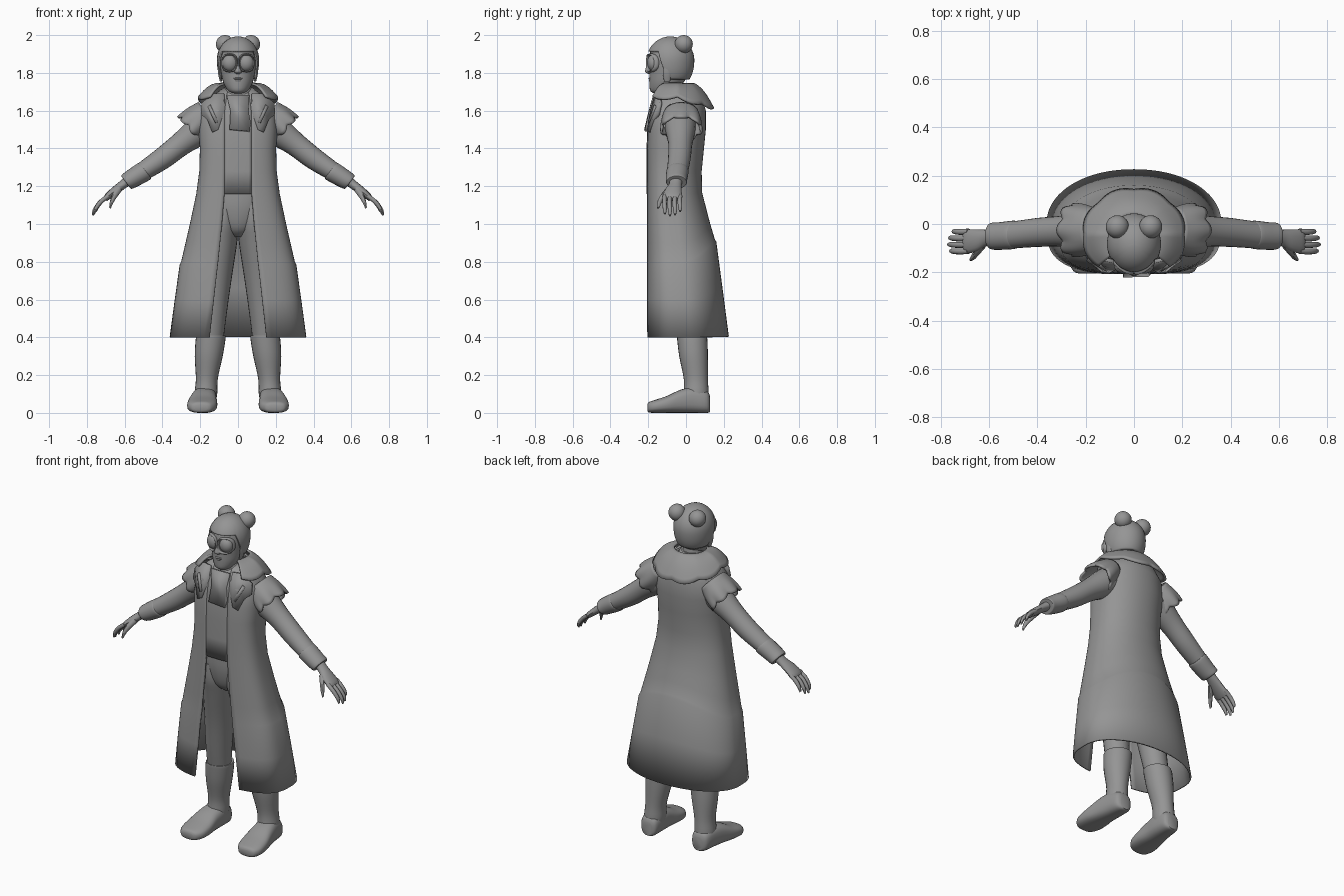
import bpy, bmesh, math
from mathutils import Vector

cube = bpy.data.objects.get("Cube")
if cube:
    bpy.data.objects.remove(cube)

grey = bpy.data.materials.new("plain grey")
grey.use_nodes = True
colour = (0.3, 0.3, 0.3, 1)
grey.diffuse_color = colour
grey.node_tree.nodes["Principled BSDF"].inputs["Base Color"].default_value = colour
X, Y, Z = Vector((1, 0, 0)), Vector((0, 1, 0)), Vector((0, 0, 1))


def power(value, p):
    return math.copysign(abs(value) ** p, value)


def finish(name, bm, mirror=False, thick=0):
    bmesh.ops.recalc_face_normals(bm, faces=bm.faces)
    mesh = bpy.data.meshes.new(name)
    bm.to_mesh(mesh)
    bm.free()
    mesh.materials.append(grey)
    ob = bpy.data.objects.new(name, mesh)
    bpy.context.collection.objects.link(ob)
    bpy.ops.object.select_all(action='DESELECT')
    ob.select_set(True)
    bpy.context.view_layer.objects.active = ob
    bpy.ops.object.shade_smooth_by_angle(angle=math.radians(40))
    if thick:
        mod = ob.modifiers.new("thickness", 'SOLIDIFY')
        mod.thickness, mod.offset = thick, 0
    if mirror:
        ob.modifiers.new("mirror", 'MIRROR')
    return ob


def smooth_rings(rings, steps=4):
    """Catmull-Rom interpolation between section rows."""
    out, last = [], len(rings) - 1
    for i in range(last):
        rows = [rings[max(0, min(last, i + k))] for k in (-1, 0, 1, 2)]
        for s in range(steps):
            t = s / steps
            out.append([b + t / 2 * (c - a + t * (2*a - 5*b + 4*c - d + t * (3*b - a - 3*c + d)))
                        for a, b, c, d in zip(*rows)])
    return out + [list(rings[-1])]


def loft(name, rings, u=X, d=Z, n=24, p=1.0, mirror=False):
    """Closed body through rows of x, y, z, radius along u, radius across."""
    bm, v, loops = bmesh.new(), d.normalized().cross(u), []
    for x, y, z, ru, rv in smooth_rings(rings):
        loops.append([bm.verts.new(Vector((x, y, z))
                      + u * ru * power(math.cos(math.tau * i / n), p)
                      + v * rv * power(math.sin(math.tau * i / n), p)) for i in range(n)])
    for a, b in zip(loops, loops[1:]):
        for i in range(n):
            bm.faces.new((a[i], a[i - 1], b[i - 1], b[i]))
    bm.faces.new(loops[0])
    bm.faces.new(loops[-1])
    return finish(name, bm, mirror)


def sheet(name, fn, nu, nv, thick=0.012, mirror=False):
    """Thin cloth from a function of two parameters in 0..1."""
    bm = bmesh.new()
    grid = [[bm.verts.new(fn(i / nu, j / nv)) for i in range(nu + 1)] for j in range(nv + 1)]
    for a, b in zip(grid, grid[1:]):
        for i in range(nu):
            bm.faces.new((a[i], a[i + 1], b[i + 1], b[i]))
    bmesh.ops.remove_doubles(bm, verts=bm.verts, dist=0.0002)
    return finish(name, bm, mirror, thick)


def ball(name, centre, size, mirror=False):
    bm = bmesh.new()
    bmesh.ops.create_uvsphere(bm, u_segments=24, v_segments=16, radius=1)
    for v in bm.verts:
        v.co = Vector(centre) + Vector(a * b for a, b in zip(v.co, size))
    return finish(name, bm, mirror)


def plate(name, outline, thick=0.016, mirror=False, lift=0):
    """Flat flap lying on the sloping chest."""
    bm = bmesh.new()
    bm.faces.new([bm.verts.new((x, -0.212 + lift + 0.25 * max(0, z - 1.5) + 1.2 * x * x, z))
                  for x, z in outline])
    return finish(name, bm, mirror, thick)


# Long coat: split below the waist, with a soft raised fold round the skirt
# rows: height, half gap, half width, front, back
coat_rows = [(1.72, .05, .07, -.13, .03), (1.67, .06, .14, -.16, .08), (1.6, .07, .195, -.185, .1),
             (1.5, .07, .205, -.2, .1), (1.4, .07, .197, -.204, .09), (1.28, .07, .2, -.204, .078),
             (1.16, .072, .216, -.204, .08), (1, .085, .25, -.205, .108), (.9, .095, .273, -.205, .127),
             (.8, .105, .296, -.205, .148), (.785, .107, .304, -.206, .156),
             (.6, .128, .33, -.207, .188), (.4, .15, .357, -.207, .222)]
waist_row = 6


def coat_point(row, a):
    z, gap, rx, front, back = row
    mid, c = (front + back) / 2, math.cos(a)
    y = mid + (back - mid) * power(c, 1 if c > 0 else .55)
    z += 0.12 * max(0, c) ** 2 * max(0, 1 - abs(z - .79) / .4)
    return rx * power(math.sin(a), .95 if c > 0 else .8), y, z


def gap_angle(row):
    return math.asin((row[1] / row[2]) ** 1.25)


def coat(u, v):
    row = coat_rows[round(v * (len(coat_rows) - 1))]
    return coat_point(row, (2 * u - 1) * (math.pi - gap_angle(row)))


def coat_front(u, v):
    row = coat_rows[round(v * waist_row)]
    return coat_point(row, math.pi + (2 * u - 1) * gap_angle(row))


sheet("long_coat", coat, 64, len(coat_rows) - 1, 0.01)
sheet("coat_front", coat_front, 8, waist_row, 0.01)

# Body and trousers
loft("torso", [(0, -.055, .93, .03, .06), (0, -.058, .97, .08, .105), (0, -.06, 1.05, .135, .13),
               (0, -.06, 1.16, .17, .139), (0, -.06, 1.4, .175, .13), (0, -.045, 1.6, .165, .11)], p=.85)
loft("trouser_leg", [(.075, -.06, 1.1, .07, .13), (.08, -.058, 1.0, .08, .126),
                     (.091, -.042, .9, .086, .115), (.115, -.015, .7, .08, .09),
                     (.135, .01, .5, .072, .075), (.145, .03, .36, .065, .065)], mirror=True)

# Boots
loft("boot_shaft", [(.142, .03, .41, .076, .078), (.145, .033, .39, .079, .08),
                    (.155, .04, .3, .074, .076), (.165, .052, .18, .058, .064),
                    (.17, .054, .1, .06, .066), (.172, .054, .04, .05, .06)], mirror=True)
loft("boot_foot", [(.17, .128, .045, .03, .04), (.172, .11, .058, .052, .058),
                   (.176, .04, .068, .063, .068), (.183, -.03, .061, .07, .061),
                   (.188, -.1, .045, .079, .045), (.192, -.16, .035, .076, .035),
                   (.195, -.195, .03, .056, .028), (.195, -.205, .028, .035, .016)],
     d=-Y, p=.75, mirror=True)

# Sleeves and cuffs
arm = Vector((.8, 0, -.6))
loft("sleeve", [(.14, -.035, 1.55, .085, .08), (.2, -.03, 1.5, .08, .08),
                (.3, -.03, 1.425, .064, .063), (.4, -.035, 1.347, .06, .058),
                (.5, -.045, 1.28, .056, .05), (.54, -.048, 1.254, .054, .047)],
     u=Y, d=arm, mirror=True)
loft("cuff", [(.49, -.045, 1.283, .054, .047), (.5, -.045, 1.277, .059, .054),
              (.56, -.05, 1.24, .057, .05), (.59, -.05, 1.222, .055, .045),
              (.593, -.05, 1.22, .045, .035)], u=Y, d=arm, mirror=True)

# Scalloped shoulder ruffles
slope = Vector((.75, 0, -.66))
across = slope.cross(Y)


def ruffle(u, v):
    a = u * math.tau
    r = .064 + .02 * math.sin(v * math.pi * .6) + .004 * v * math.cos(7 * a)
    along = v * (.108 + .02 * abs(math.cos(3.5 * a)))
    return (Vector((.165, -.025, 1.592)) + slope * along - Z * .01 * v
            + Y * (r + .02) * math.sin(a) + across * r * math.cos(a))


sheet("shoulder_ruffle", ruffle, 72, 8, mirror=True)

# Hands
hand = Vector((.7, 0, -.7))
loft("palm", [(.575, -.052, 1.235, .035, .028), (.61, -.057, 1.208, .034, .024),
              (.65, -.068, 1.178, .045, .022), (.69, -.072, 1.145, .05, .018),
              (.703, -.072, 1.13, .044, .012)], u=Y, d=hand, n=16, mirror=True)
for i, finger in enumerate(("index", "middle", "ring", "little")):
    y, s = -.112 + i * .027, (.9, 1, .95, .78)[i]
    loft(finger + "_finger", [(.685, y, 1.15, .012, .012), (.685 + .045 * s, y - .002, 1.15 - .035 * s, .012, .012),
                              (.685 + .075 * s, y, 1.15 - .075 * s, .011, .01),
                              (.685 + .085 * s, y, 1.15 - .105 * s, .006, .006)],
         u=Y, d=hand, n=10, mirror=True)
loft("thumb", [(.625, -.085, 1.19, .018, .018), (.65, -.115, 1.155, .017, .016),
               (.668, -.138, 1.12, .013, .012), (.678, -.147, 1.085, .006, .006)],
     u=Y, d=hand, n=10, mirror=True)


# Scalloped cape collar round the back and sides
def cape(u, v):
    a = (2 * u - 1) * 2.35
    c, wave = math.cos(a), abs(math.sin(a * 4))
    rx = .09 + .115 * v + .008 * v * wave
    ry = .085 + .1 * v + .01 * v * wave
    z = 1.742 + .02 * math.sin(v * math.pi) - v * (.068 + .055 * max(0, c) + .014 * wave)
    return rx * math.sin(a), -.045 + ry * c, z


sheet("cape_collar", cape, 72, 8)

# Neck, high collar and front flaps
loft("neck", [(0, -.05, 1.6, .07, .07), (0, -.07, 1.7, .06, .062), (0, -.08, 1.78, .06, .06)])
loft("high_collar", [(0, -.06, 1.6, .115, .1), (0, -.07, 1.66, .1, .092), (0, -.075, 1.71, .083, .083),
                     (0, -.075, 1.725, .07, .072)])
plate("chest_bib", [(-.045, 1.5), (.06, 1.49), (.068, 1.53), (.055, 1.6), (.06, 1.68),
                    (-.06, 1.68), (-.04, 1.6)], lift=-.004)
plate("lapel", [(.07, 1.6), (.105, 1.5), (.135, 1.485), (.16, 1.55), (.195, 1.58), (.19, 1.64),
                (.13, 1.69), (.075, 1.69)], mirror=True)
plate("lapel_strap", [(.105, 1.54), (.12, 1.535), (.16, 1.62), (.145, 1.63)], .014, True, -.008)

# Head and face
loft("head", [(0, -.135, 1.69, .025, .03), (0, -.125, 1.705, .052, .064), (0, -.105, 1.745, .077, .089),
              (0, -.09, 1.8, .09, .104), (0, -.083, 1.87, .098, .113), (0, -.082, 1.93, .085, .1),
              (0, -.082, 1.97, .045, .06)])
loft("nose", [(0, -.19, 1.855, .01, .012), (0, -.197, 1.825, .014, .016),
              (0, -.196, 1.805, .02, .02), (0, -.19, 1.795, .01, .01)], n=12)
ball("upper_lip", (0, -.185, 1.77), (.027, .014, .007))
ball("lower_lip", (0, -.182, 1.758), (.023, .014, .008))


# Close-fitting cap that tucks in at the nape
def cap(u, v):
    a = u * math.tau
    front = max(0, min(1, (-math.cos(a) - .15) / .4))
    low = math.acos((.045 * front - .1 * (1 - front)) / .12)
    t = v * low
    side = math.sin(t) if t < math.pi / 2 else 1 - .22 * (t - math.pi / 2) ** 2
    return .107 * side * math.sin(a), -.082 + .121 * side * math.cos(a), 1.868 + .12 * math.cos(t)


sheet("cap", cap, 64, 20, .01)
ball("hair_bun", (.069, -.012, 1.952), (.048, .048, .048), True)
loft("ear_flap", [(.1, -.1, 1.86, .006, .02), (.098, -.1, 1.8, .008, .022),
                  (.09, -.1, 1.755, .006, .016)], n=12, mirror=True)

# Wrap-round goggles
ball("goggle_lens", (.042, -.172, 1.853), (.041, .034, .045), True)
bm = bmesh.new()
rims = []
for i in range(32):
    a = math.tau * i / 32
    cx, cz = math.cos(a), math.sin(a)
    x = .044 + .039 * power(cx, .8)
    rims.append([bm.verts.new((x + .005 * cx * math.cos(b), -.198 + 6 * x * x + .013 * math.sin(b),
                               1.853 + .045 * power(cz, .8) + .005 * cz * math.cos(b)))
                 for b in (k * math.tau / 8 for k in range(8))])
for i in range(32):
    for k in range(8):
        bm.faces.new((rims[i - 1][k - 1], rims[i - 1][k], rims[i][k], rims[i][k - 1]))
finish("goggle_rim", bm, True)
